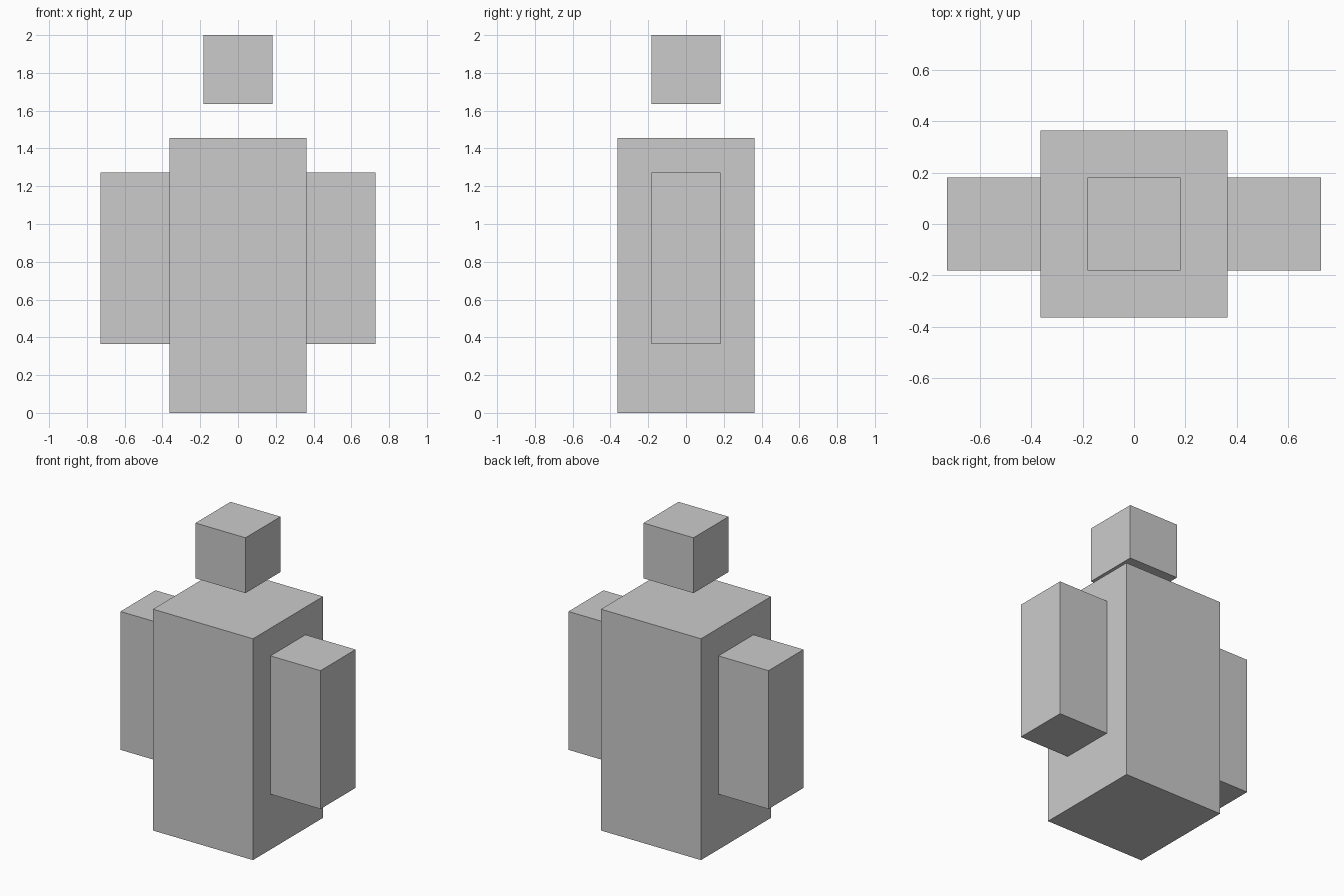
import bpy

if "Cube" in bpy.data.objects:
    bpy.data.objects.remove(bpy.data.objects["Cube"])

U = 2 / 11  # the whole figure sits on this unit grid

grey = bpy.data.materials.new("light_grey")
grey.diffuse_color = (0.6, 0.6, 0.6, 1)
grey.use_nodes = True
grey.node_tree.nodes["Principled BSDF"].inputs["Base Color"].default_value = grey.diffuse_color


def box(name, center, size):
    """Box with centre and size given in grid units."""
    bpy.ops.mesh.primitive_cube_add(size=1, location=[c * U for c in center])
    obj = bpy.context.object
    obj.name = name
    obj.scale = [s * U for s in size]
    bpy.ops.object.transform_apply(location=False, rotation=False, scale=True)
    obj.data.materials.append(grey)
    return obj


# Tall body block
box("body", (0, 0, 4), (4, 4, 8))

# Floating head cube
box("head", (0, 0, 10), (2, 2, 2))

# Arms flush against both sides of the body
for side, name in ((-1, "left_arm"), (1, "right_arm")):
    box(name, (3 * side, 0, 4.5), (2, 2, 5))
